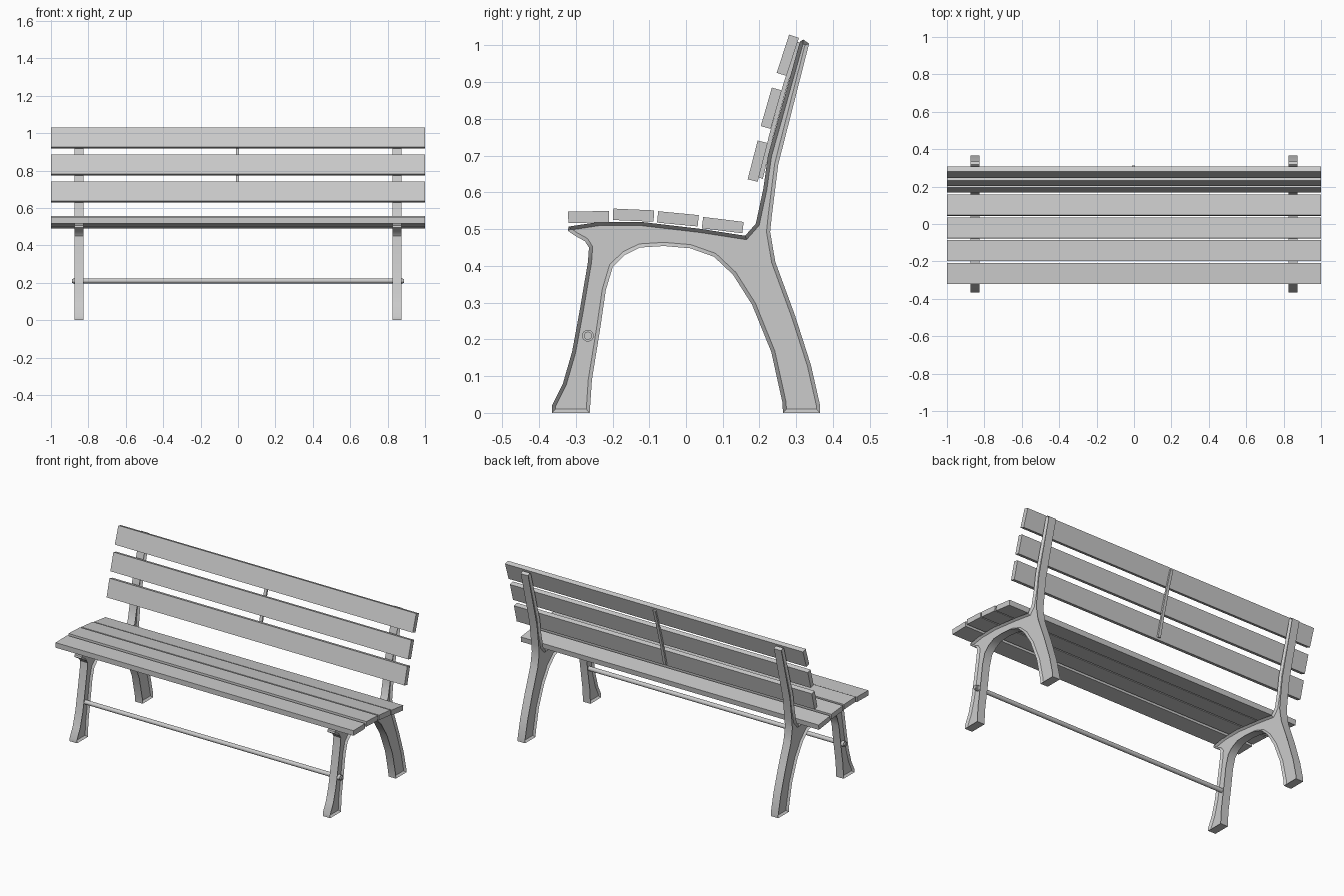
import bpy
import bmesh
import math
from mathutils import Matrix, Vector

default_cube = bpy.data.objects.get("Cube")
if default_cube:
    bpy.data.objects.remove(default_cube, do_unlink=True)

# Single plain grey material
grey = bpy.data.materials.new("plain_grey")
grey.use_nodes = True
colour = (0.6, 0.6, 0.6, 1)
grey.diffuse_color = colour
grey.node_tree.nodes["Principled BSDF"].inputs["Base Color"].default_value = colour


def finish(name, bm, smooth=False):
    """Turn a bmesh into a named, coloured object."""
    bmesh.ops.recalc_face_normals(bm, faces=bm.faces[:])
    mesh = bpy.data.meshes.new(name)
    bm.to_mesh(mesh)
    bm.free()
    mesh.materials.append(grey)
    obj = bpy.data.objects.new(name, mesh)
    bpy.context.collection.objects.link(obj)
    if smooth:
        bpy.ops.object.select_all(action='DESELECT')
        obj.select_set(True)
        bpy.context.view_layer.objects.active = obj
        bpy.ops.object.shade_smooth_by_angle(angle=math.radians(30))
    return obj


def extrude_profile(profile, x_centre, width):
    """Extrude a (y, z) outline along x and return the bmesh."""
    bm = bmesh.new()
    start = x_centre - width / 2
    face = bm.faces.new([bm.verts.new((start, y, z)) for y, z in profile])
    result = bmesh.ops.extrude_face_region(bm, geom=[face])
    moved = [v for v in result["geom"] if isinstance(v, bmesh.types.BMVert)]
    bmesh.ops.translate(bm, verts=moved, vec=(width, 0, 0))
    bmesh.ops.recalc_face_normals(bm, faces=bm.faces[:])
    return bm


def slat(name, y, z, depth, height, tilt):
    """Full-length board, tilted about x."""
    bm = bmesh.new()
    matrix = (Matrix.Translation((0, y, z))
              @ Matrix.Rotation(math.radians(tilt), 4, 'X')
              @ Matrix.Diagonal((2, depth, height, 1)))
    bmesh.ops.create_cube(bm, size=1, matrix=matrix)
    return finish(name, bm)


def rod(name, x_start, x_end, radius):
    """Round bar along x at the stretcher position."""
    bm = bmesh.new()
    matrix = (Matrix.Translation(((x_start + x_end) / 2, -0.267, 0.21))
              @ Matrix.Rotation(math.pi / 2, 4, 'Y'))
    bmesh.ops.create_cone(bm, cap_ends=True, segments=16, radius1=radius,
                          radius2=radius, depth=abs(x_end - x_start), matrix=matrix)
    return finish(name, bm, smooth=True)


# Cast end frame outline: front leg, seat rail, back post, rear leg, arch
front_leg = [(-.262, 0), (-.365, 0), (-.365, .02), (-.335, .08), (-.31, .166),
             (-.289, .28), (-.267, .41), (-.264, .45), (-.275, .467), (-.302, .482)]
seat_rail = [(-.322, .496), (-.319, .507), (-.234, .52), (-.125, .52),
             (.038, .501), (.161, .482)]
back_post = [(.19, .515), (.21, .608), (.223, .7), (.31, 1.01), (.319, 1.016),
             (.335, 1.005), (.251, .676), (.234, .54), (.229, .493)]
rear_leg = [(.243, .411), (.297, .264), (.34, .13), (.365, .02), (.365, 0),
            (.264, 0), (.262, .03), (.232, .166), (.18, .294)]
arch = [(.128, .376), (.076, .425), (.011, .448), (-.06, .454), (-.125, .45),
        (-.166, .43), (-.199, .398), (-.218, .335), (-.234, .226), (-.256, .09)]
frame_outline = front_leg + seat_rail + back_post + rear_leg + arch

for side, sign in (("left", 1), ("right", -1)):
    # End frame with shallow dished sides
    bm = extrude_profile(frame_outline, sign * 0.85, 0.05)
    for face in [f for f in bm.faces if abs(f.normal.x) > 0.9]:
        bmesh.ops.inset_region(bm, faces=[face], thickness=0.01, depth=-0.012,
                               use_even_offset=True)
    finish(side + "_end_frame", bm, smooth=True)

    # Washer and nut on the outer face
    rod(side + "_washer", sign * 0.855, sign * 0.88, 0.016)
    rod(side + "_nut", sign * 0.875, sign * 0.888, 0.011)

# Stretcher bar between the front legs
rod("stretcher_bar", -0.85, 0.85, 0.013)

# Seat boards, front to back
for i, (y, z, tilt) in enumerate([(-.265, .533, 1), (-.143, .538, -2.5),
                                  (-.022, .528, -5.5), (.1, .511, -7)]):
    slat("seat_slat_%d" % (i + 1), y, z, 0.111, 0.031, tilt)

# Backrest boards, bottom to top
for i, (y, z, tilt) in enumerate([(.195, .685, -14.5), (.232, .829, -16),
                                  (.277, .973, -18)]):
    slat("back_slat_%d" % (i + 1), y, z, 0.028, 0.109, tilt)

# Thin brace strap following the rear of the backrest boards
strap_front = [Vector(p) for p in ((.198, .64), (.226, .755), (.265, .896), (.302, 1.01))]
offset = Vector((.011, -.003))
strap_outline = strap_front + [p + offset for p in reversed(strap_front)]
finish("back_brace_strap", extrude_profile(strap_outline, -0.003, 0.018))
